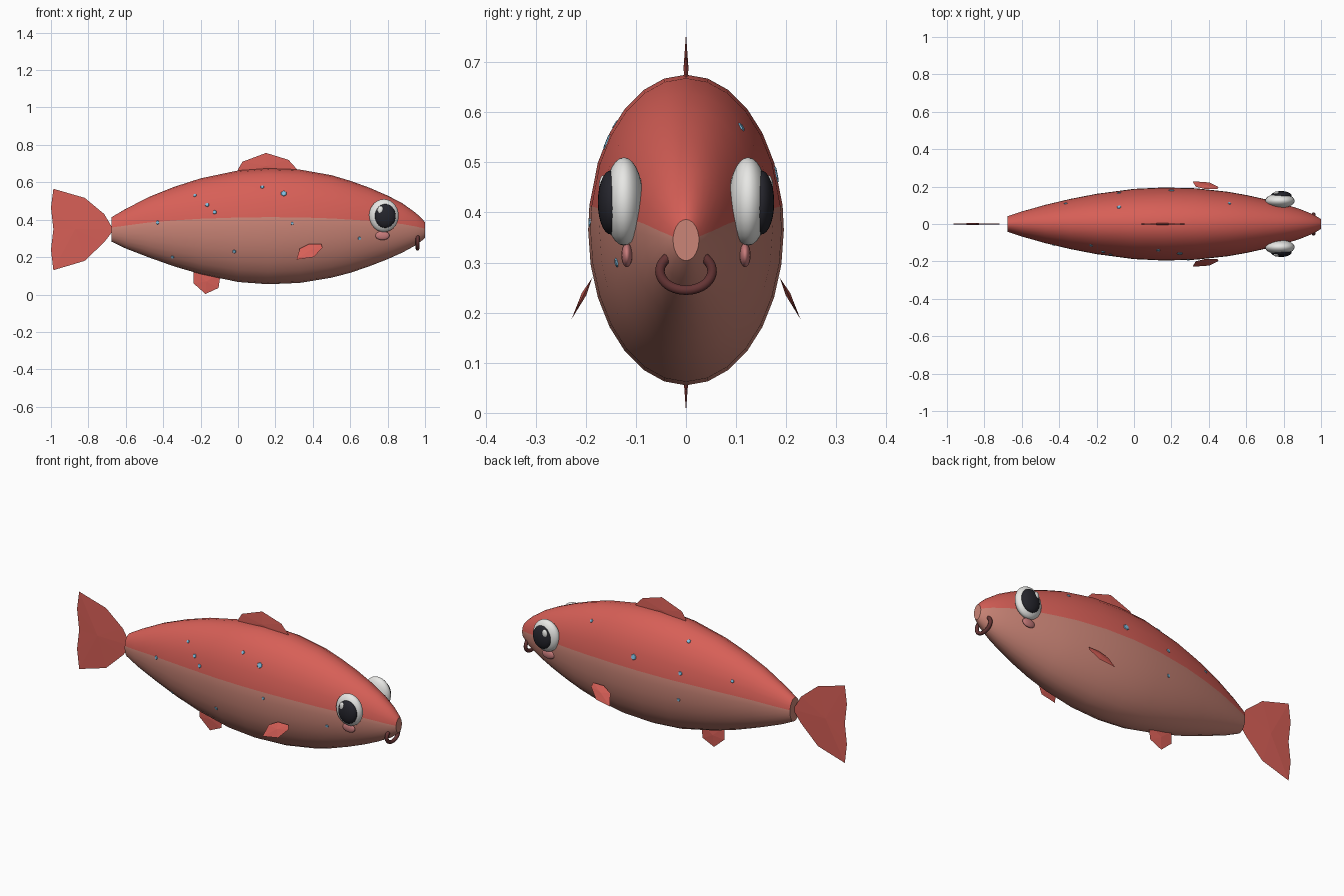
import bpy, bmesh
from math import sin, cos, pi, radians
from mathutils import Vector
from mathutils.bvhtree import BVHTree

if "Cube" in bpy.data.objects:
    bpy.data.objects.remove(bpy.data.objects["Cube"])


def material(name, r, g, b):
    m = bpy.data.materials.new(name)
    m.use_nodes = True
    m.diffuse_color = (r, g, b, 1)
    m.node_tree.nodes["Principled BSDF"].inputs["Base Color"].default_value = (r, g, b, 1)
    return m


RED = material("coral red", 0.68, 0.115, 0.095)
PEACH = material("belly peach", 0.60, 0.235, 0.185)
WHITE = material("eye white", 0.80, 0.80, 0.78)
BLACK = material("pupil black", 0.018, 0.018, 0.025)
PINK = material("cheek pink", 0.58, 0.2, 0.2)
BROWN = material("ring brown", 0.13, 0.035, 0.035)
BLUE = material("fleck blue", 0.22, 0.52, 0.75)


def finish(name, bm, mats, smooth=None):
    bmesh.ops.recalc_face_normals(bm, faces=bm.faces)
    mesh = bpy.data.meshes.new(name)
    bm.to_mesh(mesh)
    ob = bpy.data.objects.new(name, mesh)
    bpy.context.collection.objects.link(ob)
    for m in mats:
        mesh.materials.append(m)
    if smooth:
        bpy.ops.object.select_all(action="DESELECT")
        ob.select_set(True)
        bpy.context.view_layer.objects.active = ob
        bpy.ops.object.shade_smooth_by_angle(angle=radians(smooth))
    return ob


# Body: elliptical rings along x, (x, centre height, half height)
STATIONS = [(-.675, .348, .066), (-.6, .352, .106), (-.473, .36, .163), (-.34, .363, .213),
            (-.2, .365, .256), (0, .365, .298), (.16, .365, .31), (.33, .365, .303),
            (.5, .364, .274), (.6, .362, .246), (.7, .361, .211), (.8, .359, .17),
            (.88, .356, .131), (.95, .35, .087), (.985, .347, .057), (1, .345, .041)]
SIDES = 28
SEAM = 6   # ring vertex where the back colour meets the belly
angles = [2 * pi * i / SIDES for i in range(SIDES)]
angles[SEAM] = radians(81)
angles[-SEAM] = -radians(81)

bm = bmesh.new()
rings = [[bm.verts.new((x, .63 * h * sin(a), zc + h * cos(a))) for a in angles]
         for x, zc, h in STATIONS]
for a, b in zip(rings, rings[1:]):
    for i in range(SIDES):
        j = (i + 1) % SIDES
        face = bm.faces.new((a[i], a[j], b[j], b[i]))
        face.material_index = int(SEAM <= i < SIDES - SEAM)
for cap in (rings[0], rings[-1]):
    bm.faces.new(cap).material_index = 1
bm.normal_update()
body_tree = BVHTree.FromBMesh(bm)
finish("body", bm, [RED, PEACH], 40)


# Fins: outlines thickened to a lens
def fin(name, outline, place, normal, thick=.005):
    bm = bmesh.new()
    rim = [bm.verts.new(place(x, z)) for x, z in outline]
    mid = sum((v.co for v in rim), Vector()) / len(rim)
    for s in (-1, 1):
        tip = bm.verts.new(mid + s * thick * Vector(normal))
        for a, b in zip(rim, rim[1:] + rim[:1]):
            bm.faces.new((a, b, tip))
    finish(name, bm, [RED])


def upright(x, z):
    return Vector((x, 0, z))


fin("tail_fin", [(-.665, .345), (-.715, .43), (-.82, .517), (-.987, .565), (-1, .464),
                 (-.987, .35), (-1, .239), (-.987, .13), (-.82, .18), (-.715, .28)],
    upright, (0, 1, 0))
fin("dorsal_fin", [(0, .64), (0, .67), (.024, .71), (.15, .757), (.27, .72), (.315, .67),
                   (.3, .64)], upright, (0, 1, 0))
fin("anal_fin", [(-.238, .13), (-.238, .06), (-.174, .003), (-.104, .035), (-.092, .12)],
    upright, (0, 1, 0))
for side, label in ((1, "left"), (-1, "right")):
    fin(label + "_pectoral_fin",
        [(.313, .187), (.33, .245), (.38, .27), (.445, .27), (.452, .25), (.404, .2)],
        lambda x, z: Vector((x, side * (.188 + .5 * (.268 - z)), z)),
        (0, .89, side * .45))


# Eyes and cheeks: squashed spheres on both sides
def ellipsoid(name, centre, radii, mat):
    bm = bmesh.new()
    bmesh.ops.create_uvsphere(bm, u_segments=24, v_segments=14, radius=1)
    for v in bm.verts:
        v.co = Vector(c + r * k for c, r, k in zip(centre, radii, v.co))
    finish(name, bm, [mat], 60)


for s, label in ((1, "left"), (-1, "right")):
    ellipsoid(label + "_eye", (.78, s * .124, .422), (.079, .039, .088), WHITE)
    ellipsoid(label + "_pupil", (.787, s * .15, .42), (.056, .026, .064), BLACK)
    ellipsoid(label + "_eye_glint", (.762, s * .165, .452), (.016, .009, .022), WHITE)
    ellipsoid(label + "_cheek", (.772, s * .118, .315), (.038, .011, .024), PINK)

# Open ring under the mouth
curve = bpy.data.curves.new("mouth_ring", "CURVE")
curve.dimensions = "3D"
curve.bevel_depth = .01
curve.bevel_resolution = 3
curve.use_fill_caps = True
curve.materials.append(BROWN)
spline = curve.splines.new("POLY")
STEPS = 32
spline.points.add(STEPS)
for i, p in enumerate(spline.points):
    a = radians(130 + 280 * i / STEPS)
    p.co = (.96, .052 * cos(a), .283 + .038 * sin(a), 1)
ring = bpy.data.objects.new("mouth_ring", curve)
bpy.context.collection.objects.link(ring)

# Blue flecks: small thin plates lying on the skin, (x, z, radius)
FLECKS = {-1: [(-.43, .385, .011), (-.23, .53, .01), (-.165, .48, .012), (-.125, .44, .012),
               (.13, .575, .011), (.245, .54, .017), (.29, .38, .009), (.65, .3, .01),
               (-.35, .2, .01), (-.02, .23, .011)],
          1: [(.2, .476, .018), (-.08, .605, .012), (-.08, .454, .012), (-.365, .465, .01),
              (-.075, .307, .01), (.51, .57, .01)]}
bm = bmesh.new()
for s, spots in FLECKS.items():
    for x, z, r in spots:
        hit, normal, _, _ = body_tree.ray_cast(Vector((x, s, z)), Vector((0, -s, 0)))
        if hit is None:
            continue
        if normal.y * s < 0:
            normal = -normal
        turn = normal.to_track_quat("Z", "Y").to_matrix().to_4x4()
        turn.translation = hit + normal * .001
        bmesh.ops.create_cone(bm, cap_ends=True, segments=6, radius1=r, radius2=r * .8,
                              depth=.004, matrix=turn)
finish("blue_flecks", bm, [BLUE])
